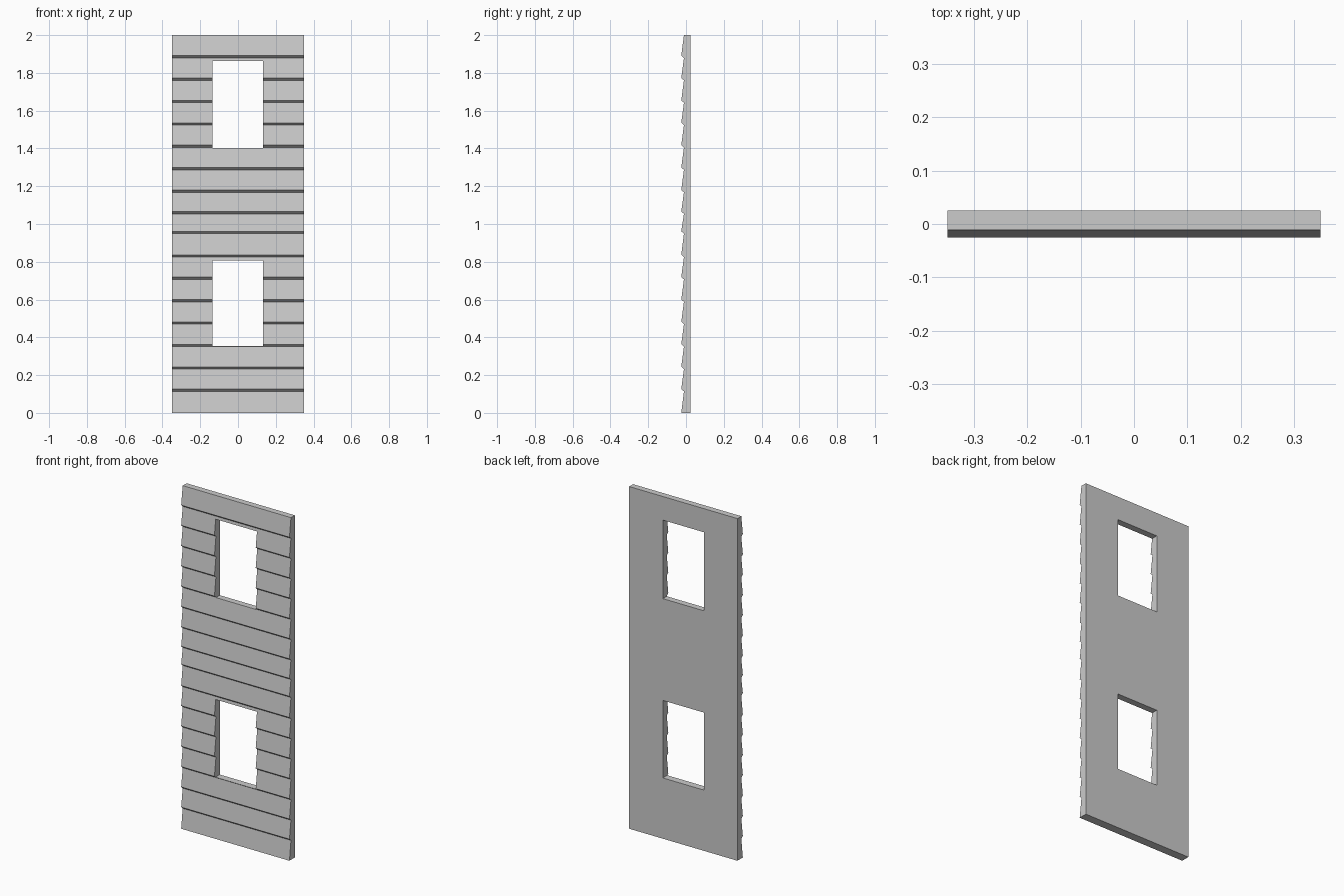
import bpy, bmesh

if "Cube" in bpy.data.objects:
    bpy.data.objects.remove(bpy.data.objects["Cube"])

HALF_W = 0.35
BACK, OUTER, INNER = 0.025, -0.025, -0.011   # y of back, board lip, board recess
LIP = 0.006                                  # half height of the sloped lip underside
JOINTS = [0.12, 0.238, 0.357, 0.476, 0.594, 0.713, 0.831, 0.955,
          1.06, 1.174, 1.293, 1.411, 1.53, 1.648, 1.767, 1.885]


def prism(name, profile, x0, x1):
    """Extrude a (y, z) profile from x0 to x1."""
    bm = bmesh.new()
    face = bm.faces.new([bm.verts.new((x0, y, z)) for y, z in profile])
    out = bmesh.ops.extrude_face_region(bm, geom=[face])["geom"]
    verts = [v for v in out if isinstance(v, bmesh.types.BMVert)]
    bmesh.ops.translate(bm, verts=verts, vec=(x1 - x0, 0, 0))
    bmesh.ops.recalc_face_normals(bm, faces=bm.faces)
    mesh = bpy.data.meshes.new(name)
    bm.to_mesh(mesh)
    bm.free()
    obj = bpy.data.objects.new(name, mesh)
    bpy.context.collection.objects.link(obj)
    return obj


# Clapboard wall: sawtooth front, flat back
profile = [(BACK, 0), (OUTER, 0)]
for z in JOINTS:
    profile += [(INNER, z - LIP), (OUTER, z + LIP)]
profile += [(INNER, 2), (BACK, 2)]
wall = prism("clapboard_wall", profile, -HALF_W, HALF_W)

# Two window openings
for name, z0, z1 in [("lower_window_cutter", 0.355, 0.808),
                     ("upper_window_cutter", 1.403, 1.862)]:
    cutter = prism(name, [(-0.1, z0), (0.1, z0), (0.1, z1), (-0.1, z1)], -0.135, 0.132)
    cutter.hide_render = True
    bpy.context.view_layer.objects.active = wall
    cut = wall.modifiers.new(name, "BOOLEAN")
    cut.operation, cut.solver, cut.object = "DIFFERENCE", "EXACT", cutter
    bpy.ops.object.modifier_apply(modifier=cut.name)
    bpy.data.objects.remove(cutter)
